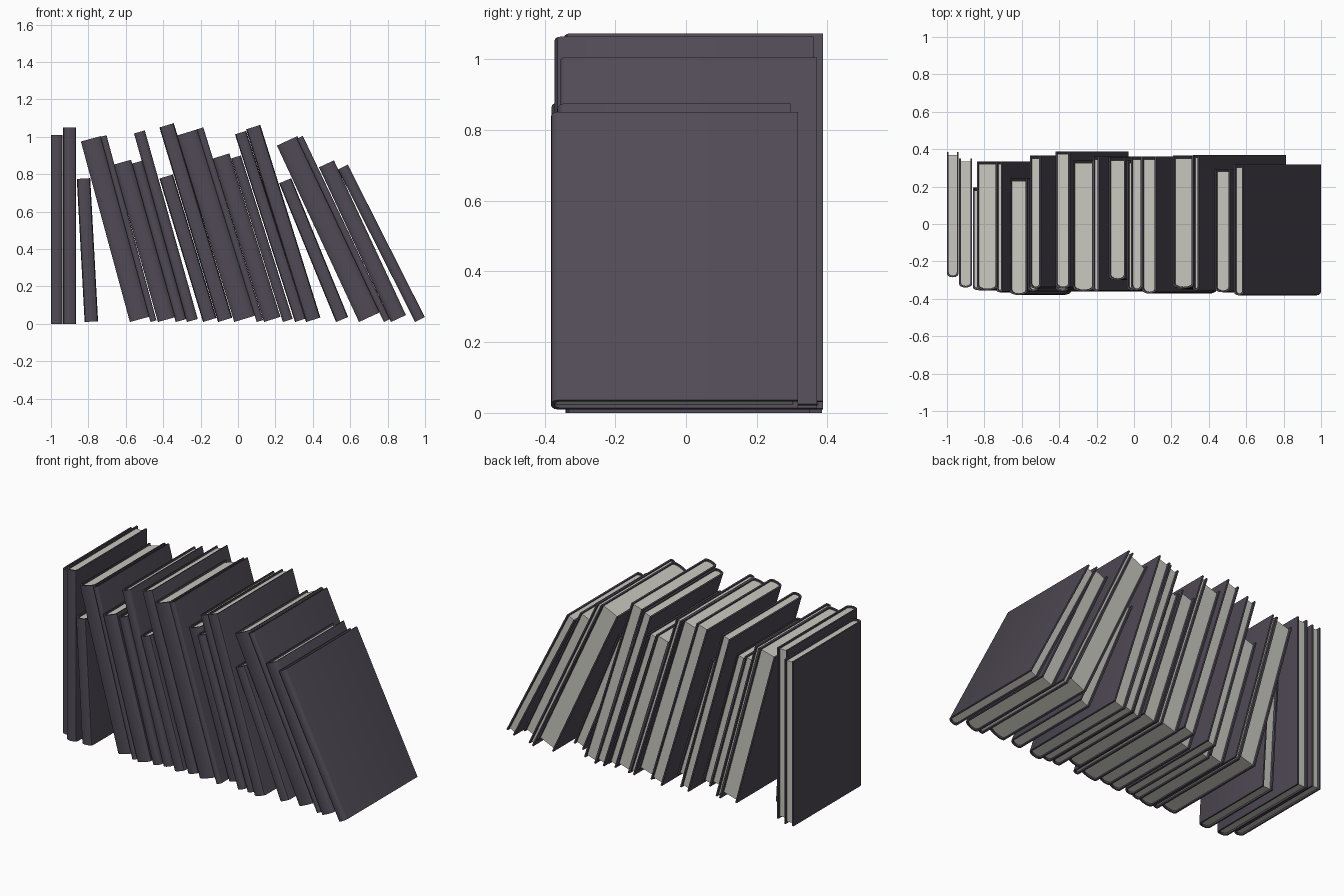
import bpy, bmesh, math
from mathutils import Matrix

if "Cube" in bpy.data.objects:
    bpy.data.objects.remove(bpy.data.objects["Cube"])


def material(name, rgb):
    m = bpy.data.materials.new(name)
    m.diffuse_color = (*rgb, 1)
    m.use_nodes = True
    m.node_tree.nodes["Principled BSDF"].inputs["Base Color"].default_value = m.diffuse_color
    return m


COVER = material("dark plum cover", (0.08, 0.068, 0.09))
PAPER = material("aged paper", (0.58, 0.575, 0.52))
BOARD, RECESS, STEPS = 0.009, 0.015, 6


def finish(bm, name, mat, matrix):
    bmesh.ops.recalc_face_normals(bm, faces=bm.faces)
    me = bpy.data.meshes.new(name)
    bm.to_mesh(me)
    bm.free()
    me.materials.append(mat)
    ob = bpy.data.objects.new(name, me)
    ob.matrix_world = matrix
    bpy.context.collection.objects.link(ob)
    bpy.context.view_layer.objects.active = ob
    ob.select_set(True)
    bpy.ops.object.shade_smooth_by_angle(angle=math.radians(35))
    ob.select_set(False)


def u_profile(a, b, front, back, bow):
    """Open U seen from above: two straight sides and a rounded spine."""
    pts = [(a, back)]
    for i in range(STEPS + 1):
        u = math.pi * i / STEPS
        pts.append(((a + b) / 2 - (b - a) / 2 * math.cos(u), front + bow * (1 - math.sin(u))))
    return pts + [(b, back)]


def book(i, xb, xt, zt, t, front, back):
    zb = 0.0 if xb == xt else 0.01
    length = math.hypot(xt - xb, zt - zb)
    lean = math.atan2(xt - xb, zt - zb)
    mat = Matrix.Translation((xb, 0, zb)) @ Matrix.Rotation(lean, 4, 'Y')
    bow = min(0.018, t * 0.3)
    outer = u_profile(0, t, front, back, bow)
    inner = u_profile(BOARD, t - BOARD, front + BOARD, back, bow)

    # Cover: boards and spine in one bent shell
    bm = bmesh.new()
    ring = [[bm.verts.new((x, y, z)) for x, y in p]
            for p, z in ((outer, 0), (outer, length), (inner, length), (inner, 0))]
    n = len(outer)
    for k in range(4):
        p, q = ring[k], ring[(k + 1) % 4]
        for j in range(n - 1):
            bm.faces.new((p[j], p[j + 1], q[j + 1], q[j]))
    for j in (0, n - 1):
        bm.faces.new([r[j] for r in ring])
    finish(bm, f"book_{i:02d}_cover", COVER, mat)

    # Page block, set back from the board edges
    bm = bmesh.new()
    prof = u_profile(BOARD, t - BOARD, front + BOARD, back - RECESS, bow)
    face = bm.faces.new([bm.verts.new((x, y, RECESS * 0.7)) for x, y in prof])
    new = bmesh.ops.extrude_face_region(bm, geom=[face])["geom"]
    bmesh.ops.translate(bm, vec=(0, 0, length - RECESS * 1.4),
                        verts=[g for g in new if isinstance(g, bmesh.types.BMVert)])
    finish(bm, f"book_{i:02d}_pages", PAPER, mat)


# Row of books: bottom-left x, top-left x, top-left z, thickness, front y, back y
for i, row in enumerate([
    (-1.0, -1.0, 1.01, .062, -.285, .385),
    (-.935, -.935, 1.05, .07, -.34, .35),
    (-.82, -.862, .775, .072, -.355, .195),
    (-.578, -.84, .975, .112, -.355, .335),
    (-.468, -.735, 1.0, .033, -.365, .335),
    (-.428, -.663, .852, .095, -.38, .245),
    (-.333, -.567, .857, .058, -.36, .24),
    (-.273, -.556, 1.018, .06, -.345, .365),
    (-.187, -.42, .777, .075, -.36, .25),
    (-.107, -.42, 1.05, .08, -.345, .388),
    (-.02, -.326, 1.007, .115, -.36, .34),
    (.10, -.22, 1.04, .036, -.36, .36),
    (.139, -.134, .884, .092, -.30, .355),
    (.24, -.037, .884, .055, -.355, .34),
    (.305, -.016, 1.013, .062, -.355, .36),
    (.364, .043, 1.04, .08, -.372, .36),
    (.524, .22, .752, .07, -.35, .25),
    (.647, .208, .953, .12, -.345, .365),
    (.78, .315, .99, .035, -.355, .37),
    (.818, .433, .837, .088, -.365, .295),
    (.947, .535, .825, .058, -.382, .317),
], 1):
    book(i, *row)
